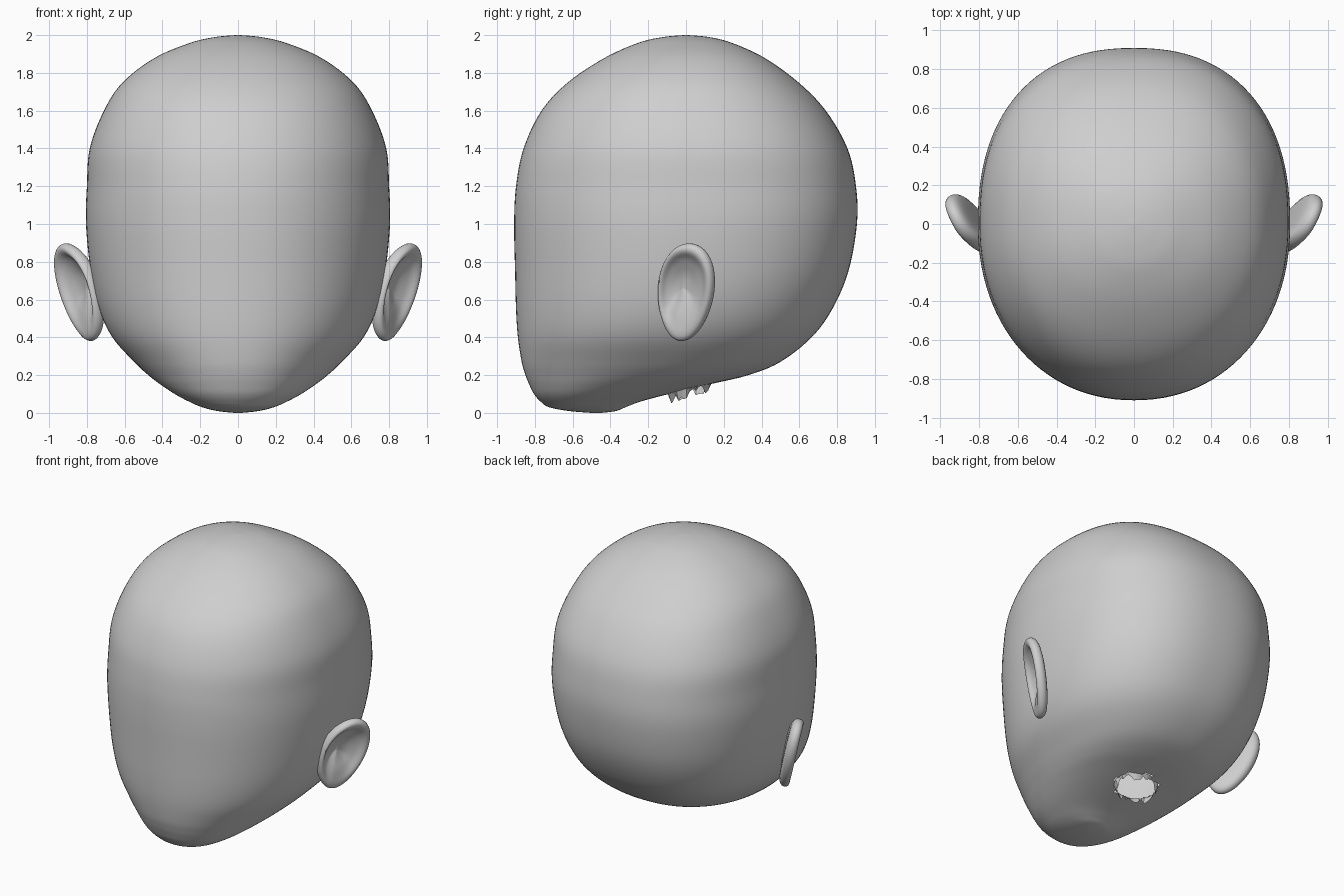
import bpy, bmesh, math, random
from mathutils import Vector

if "Cube" in bpy.data.objects:
    bpy.data.objects.remove(bpy.data.objects["Cube"])

random.seed(4)
grey = bpy.data.materials.new("plain grey")
grey.diffuse_color = (0.62, 0.62, 0.62, 1)
grey.use_nodes = True
grey.node_tree.nodes["Principled BSDF"].inputs["Base Color"].default_value = grey.diffuse_color


def finish(bm, name, angle=60):
    bmesh.ops.recalc_face_normals(bm, faces=bm.faces)
    me = bpy.data.meshes.new(name)
    bm.to_mesh(me)
    bm.free()
    me.materials.append(grey)
    ob = bpy.data.objects.new(name, me)
    bpy.context.collection.objects.link(ob)
    bpy.context.view_layer.objects.active = ob
    ob.select_set(True)
    bpy.ops.object.shade_smooth_by_angle(angle=math.radians(angle))
    ob.select_set(False)
    return ob


def bridge(bm, rings):
    n = len(rings[0])
    for a, b in zip(rings, rings[1:]):
        for i in range(n):
            j = (i + 1) % n
            bm.faces.new((a[i], a[j], b[j], b[i]))


def catmull(p0, p1, p2, p3, t):
    return [0.5 * (2 * b + (c - a) * t + (2 * a - 5 * b + 4 * c - d) * t * t
                   + (3 * b - a - 3 * c + d) * t ** 3)
            for a, b, c, d in zip(p0, p1, p2, p3)]


# Head: horizontal sections (height, half width, front y, back y)
rows = [
    (0.00, 0.02, -0.50, -0.45), (0.01, 0.11, -0.62, -0.37),
    (0.03, 0.19, -0.725, -0.32), (0.06, 0.26, -0.77, -0.24),
    (0.10, 0.335, -0.805, -0.09), (0.15, 0.41, -0.83, 0.12),
    (0.20, 0.475, -0.85, 0.33), (0.27, 0.55, -0.87, 0.50),
    (0.40, 0.665, -0.89, 0.665), (0.55, 0.735, -0.90, 0.775),
    (0.75, 0.78, -0.905, 0.86), (1.00, 0.805, -0.91, 0.905),
    (1.20, 0.80, -0.90, 0.90), (1.40, 0.785, -0.86, 0.855),
    (1.60, 0.71, -0.765, 0.74), (1.75, 0.61, -0.625, 0.595),
    (1.88, 0.44, -0.43, 0.415), (1.96, 0.25, -0.25, 0.24),
    (1.99, 0.12, -0.12, 0.12), (2.00, 0.01, -0.01, 0.01)]
sections = []
for k in range(len(rows) - 1):
    p = [rows[min(max(k + d, 0), len(rows) - 1)] for d in (-1, 0, 1, 2)]
    sections += [catmull(*p, s / 6) for s in range(6)]
sections.append(rows[-1])

bm = bmesh.new()
rings = []
N = 112
for z, w, yf, yb in sections:
    mid, half = (yf + yb) / 2, (yb - yf) / 2
    ring = []
    for i in range(N):
        a = 2 * math.pi * i / N
        c, s = math.cos(a), math.sin(a)
        e = 2 / (2.32 if s > 0 else 2.12)
        ring.append(bm.verts.new((w * math.copysign(abs(c) ** e, c),
                                  mid + half * math.copysign(abs(s) ** e, s),
                                  min(max(z, 0), 2))))
    rings.append(ring)
bridge(bm, rings)
bm.faces.new(rings[0])
bm.faces.new(rings[-1])

# Ragged neck opening in the underside
HX, HY, HC = 0.16, 0.12, 0.02
hole = []
for f in bm.faces:
    c = f.calc_center_median()
    if c.z < 0.3 and (c.x / HX) ** 2 + ((c.y - HC) / HY) ** 2 < 1:
        hole.append(f)
bmesh.ops.delete(bm, geom=hole, context='FACES')
finish(bm, "head")

# Torn neck edge hanging from the opening
bm = bmesh.new()
M = 40
top, low = [], []
for i in range(M):
    a = 2 * math.pi * i / M
    x, y = HX * math.cos(a), HC + HY * math.sin(a)
    z = 0.13 + 0.25 * y
    top.append(bm.verts.new((x, y, z)))
    low.append(bm.verts.new((x * 0.88, HC + (y - HC) * 0.85,
                             z - random.uniform(0.005, 0.06))))
bridge(bm, [top, low])
finish(bm, "neck_edge", 30)

# Ear cross-section from back centre, around the rim, into the hollow
ear_profile = [(0.03, -0.045), (0.5, -0.045), (0.82, -0.04), (0.96, -0.022),
               (1.0, 0.004), (0.97, 0.03), (0.88, 0.042), (0.78, 0.032),
               (0.68, 0.008), (0.5, -0.008), (0.36, -0.022), (0.2, -0.03),
               (0.03, -0.03)]


def build_ear(side, name):
    u = Vector((0.48, 0.88, 0)).normalized()
    v = Vector((0.24, 0, 1))
    n = u.cross(v).normalized()
    centre = Vector((0.84, 0.0, 0.64))
    bm = bmesh.new()
    rings = []
    K = 36
    for t, h in ear_profile:
        ring = []
        for i in range(K):
            a = 2 * math.pi * i / K
            c, s = math.cos(a), math.sin(a)
            # wide rounded top, narrower lobe leaning forward
            pu = t * (0.172 + 0.018 * s) * c + 0.02 * s * t - 0.035 * (1 - t)
            pv = t * 0.262 * s + 0.02 * (1 - t)
            d = h
            if h > -0.035 and t < 0.9:
                lobe = max(0, -s - 0.45) / 0.55
                d = h + (0.034 - h) * 0.75 * lobe * min(1, t * 1.6)
            # front edge sinks into the cheek
            d -= 0.03 * max(0, -c - 0.3) * t
            p = centre + u * pu + v * pv + n * d
            ring.append(bm.verts.new((side * p.x, p.y, p.z)))
        rings.append(ring)
    bridge(bm, rings)
    bm.faces.new(rings[0])
    bm.faces.new(rings[-1])
    ob = finish(bm, name, 80)
    mod = ob.modifiers.new("smooth", 'SUBSURF')
    mod.levels = mod.render_levels = 1


build_ear(1, "left_ear")
build_ear(-1, "right_ear")
